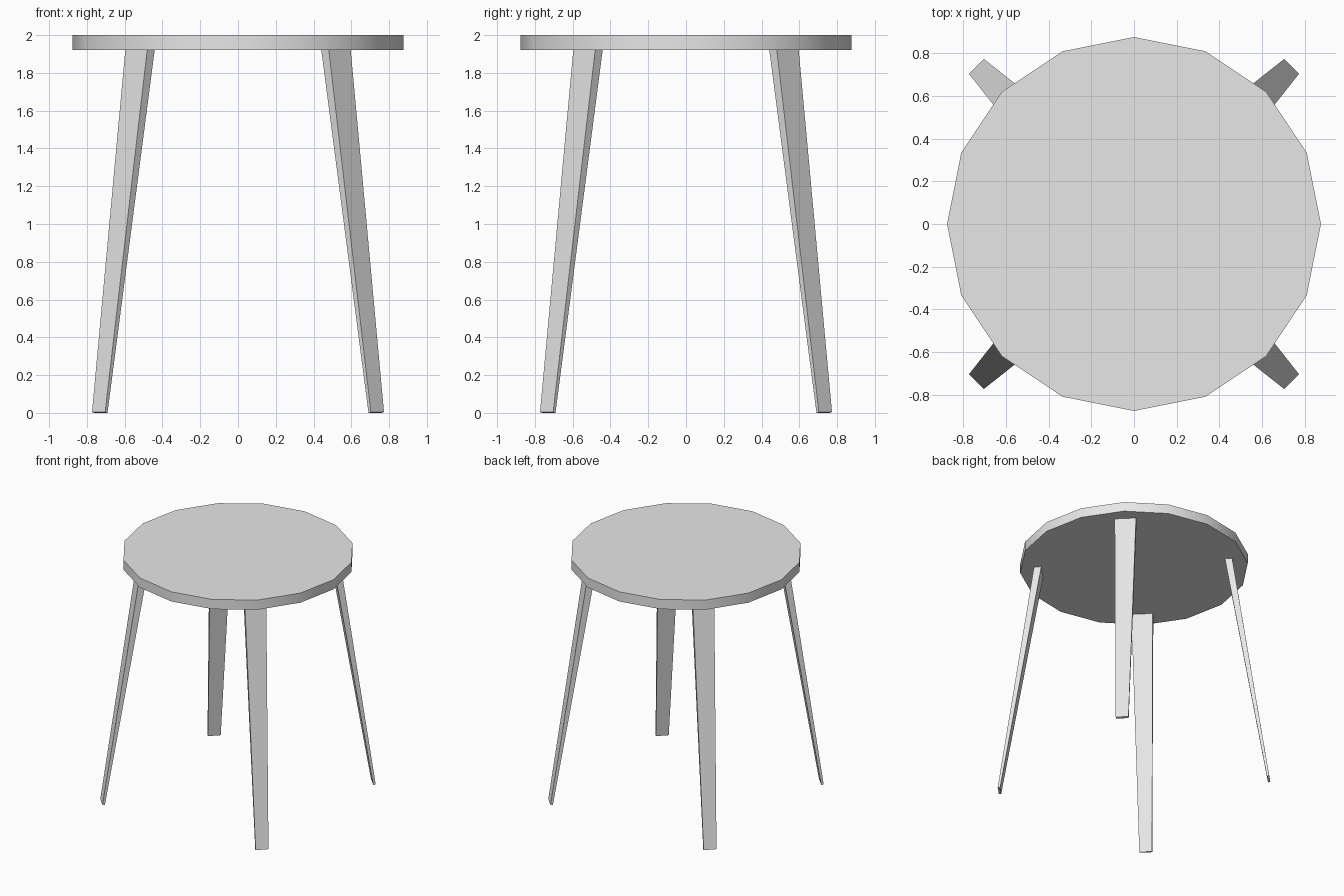
import bpy, bmesh
from math import radians
from mathutils import Matrix, Vector

cube = bpy.data.objects.get("Cube")
if cube:
    bpy.data.objects.remove(cube, do_unlink=True)

GREY = (0.8, 0.8, 0.8, 1.0)
TOP_Z, UNDERSIDE_Z = 2.0, 1.92

grey = bpy.data.materials.new("light_grey")
grey.use_nodes = True
grey.diffuse_color = GREY
grey.node_tree.nodes["Principled BSDF"].inputs["Base Color"].default_value = GREY


def finish(bm, name):
    bmesh.ops.recalc_face_normals(bm, faces=bm.faces)
    mesh = bpy.data.meshes.new(name)
    bm.to_mesh(mesh)
    bm.free()
    mesh.materials.append(grey)
    obj = bpy.data.objects.new(name, mesh)
    bpy.context.collection.objects.link(obj)
    return obj


# Sixteen-sided seat disc
bm = bmesh.new()
bmesh.ops.create_cone(bm, cap_ends=True, segments=16, radius1=0.875, radius2=0.875,
                      depth=TOP_Z - UNDERSIDE_Z,
                      matrix=Matrix.Translation((0, 0, (TOP_Z + UNDERSIDE_Z) / 2))
                      @ Matrix.Rotation(radians(90), 4, 'Z'))
seat = finish(bm, "seat")
bpy.ops.object.select_all(action='DESELECT')
seat.select_set(True)
bpy.context.view_layer.objects.active = seat
bpy.ops.object.shade_smooth_by_angle(angle=radians(30))


# Splayed leg along +x: a cube tapered towards the foot, then turned to its corner
def leg(name, angle):
    bm = bmesh.new()
    bmesh.ops.create_cube(bm, size=2)
    for v in bm.verts:
        outer, side, upper = v.co.x > 0, v.co.y, v.co.z > 0
        if upper:
            v.co = Vector((0.762 if outer else 0.706, side * 0.082, UNDERSIDE_Z))
        else:
            # Foot is cut square to the leaning leg
            v.co = Vector((1.044 if outer else 1.026, side * 0.049, 0.004 if outer else 0))
    bm.transform(Matrix.Rotation(radians(angle), 4, 'Z'))
    return finish(bm, name)


corners = ("back_left_leg", "back_right_leg", "front_right_leg", "front_left_leg")
for i, name in enumerate(corners):
    leg(name, 45 + 90 * i)
